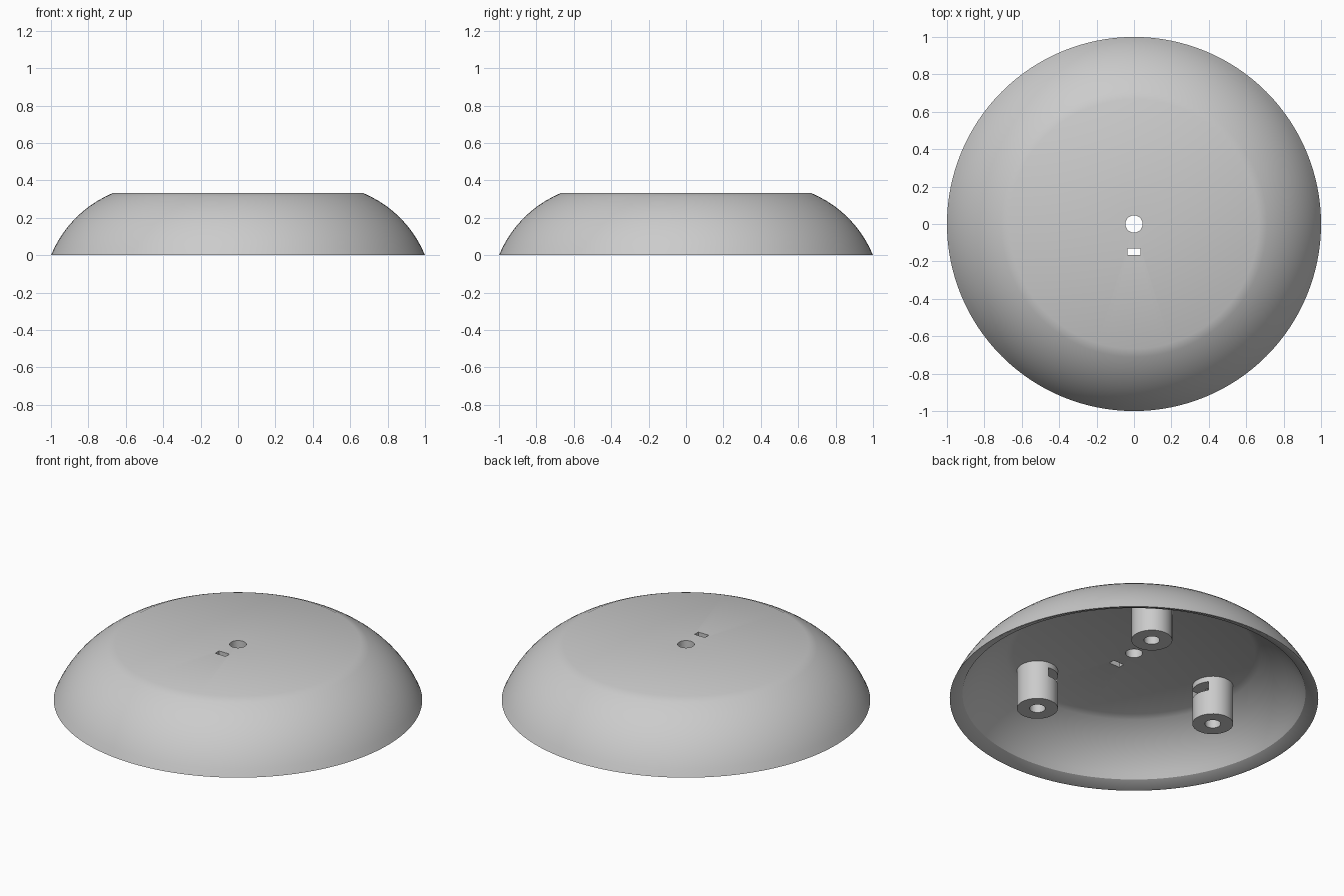
import bpy
import math
from mathutils import Matrix, Vector

default = bpy.data.objects.get("Cube")
if default:
    bpy.data.objects.remove(default, do_unlink=True)

grey = bpy.data.materials.new("light_grey")
grey.use_nodes = True
colour = (0.6, 0.6, 0.6, 1)
grey.diffuse_color = colour
grey.node_tree.nodes["Principled BSDF"].inputs["Base Color"].default_value = colour

TOP, CEILING, POST_BASE = 0.333, 0.283, 0.048
POST_RADIUS, RING_RADIUS = 0.111, 0.558


def activate(obj):
    bpy.ops.object.select_all(action='DESELECT')
    obj.select_set(True)
    bpy.context.view_layer.objects.active = obj


def cylinder(name, x, y, radius, bottom, top, sides=48):
    bpy.ops.mesh.primitive_cylinder_add(vertices=sides, radius=radius, depth=top - bottom,
                                        location=(x, y, (bottom + top) / 2))
    obj = bpy.context.object
    obj.name = name
    return obj


def box(name, centre, size, turn=0):
    bpy.ops.mesh.primitive_cube_add(size=1)
    obj = bpy.context.object
    obj.name = name
    obj.data.transform(Matrix.Diagonal((*size, 1)))
    obj.location = centre
    obj.rotation_euler.z = turn
    return obj


def cut(obj, cutters):
    for cutter in cutters:
        cutter.hide_render = True
        activate(obj)
        mod = obj.modifiers.new("cut", 'BOOLEAN')
        mod.operation = 'DIFFERENCE'
        mod.solver = 'EXACT'
        mod.object = cutter
        bpy.ops.object.modifier_apply(modifier=mod.name)
        bpy.data.objects.remove(cutter, do_unlink=True)


def finish(obj):
    obj.data.materials.clear()
    obj.data.materials.append(grey)
    activate(obj)
    bpy.ops.object.shade_smooth_by_angle(angle=math.radians(32))


def arc(radius, low, high, steps):
    """Part of the curved wall between two heights, as (radius, height) points."""
    cx, cz = 0.434, -0.233
    a, b = (math.asin((z - cz) / radius) for z in (low, high))
    angles = [a + (b - a) * i / steps for i in range(steps + 1)]
    return [(cx + radius * math.cos(t), cz + radius * math.sin(t)) for t in angles]


def lathe(name, profile, sides):
    """Turn a profile, open at the axis at both ends, about z."""
    verts, faces, rings = [], [], []
    for r, z in profile:
        count = sides if r > 0 else 1
        rings.append([len(verts) + i for i in range(count)])
        for i in range(count):
            t = math.tau * i / sides
            verts.append((r * math.cos(t), r * math.sin(t), z))
    for low, high in zip(rings, rings[1:]):
        for i in range(sides):
            j = (i + 1) % sides
            quad = [low[i % len(low)], low[j % len(low)],
                    high[j % len(high)], high[i % len(high)]]
            faces.append(list(dict.fromkeys(quad)))
    mesh = bpy.data.meshes.new(name)
    mesh.from_pydata(verts, [], faces)
    obj = bpy.data.objects.new(name, mesh)
    bpy.context.collection.objects.link(obj)
    return obj


# Hollow dome with a thin rim: ceiling, inner wall, outer wall, flat top
inner = arc(0.562, 0.03, CEILING, 10)
outer = arc(0.612, 0, TOP, 10)
outer[0], outer[-1] = (1, 0), (0.667, TOP)
profile = [(0, CEILING)] + inner[::-1] + [(0.99, 0)] + outer + [(0, TOP)]
dome = lathe("dome_shell", profile, 128)

# Centre hole and small slot through the top
cut(dome, [cylinder("hole_cutter", 0, 0, 0.046, 0.2, 0.4),
           box("slot_cutter", (0, -0.148, 0.3), (0.07, 0.036, 0.2))])
finish(dome)

# Three screw posts under the ceiling, each with a bore and an inward nut slot
for number, degrees in enumerate((60, 180, 300), 1):
    turn = math.radians(degrees)
    out = Vector((math.cos(turn), math.sin(turn), 0))
    spot = out * RING_RADIUS
    post = cylinder(f"screw_post_{number}", spot.x, spot.y, POST_RADIUS, POST_BASE, 0.3)
    bore = cylinder("bore_cutter", spot.x, spot.y, 0.043, 0, CEILING, 32)
    slot_centre = spot - out * 0.05 + Vector((0, 0, 0.224))
    slot = box("nut_slot_cutter", slot_centre, (0.24, 0.135, 0.054), turn)
    cut(post, [bore, slot])
    finish(post)
